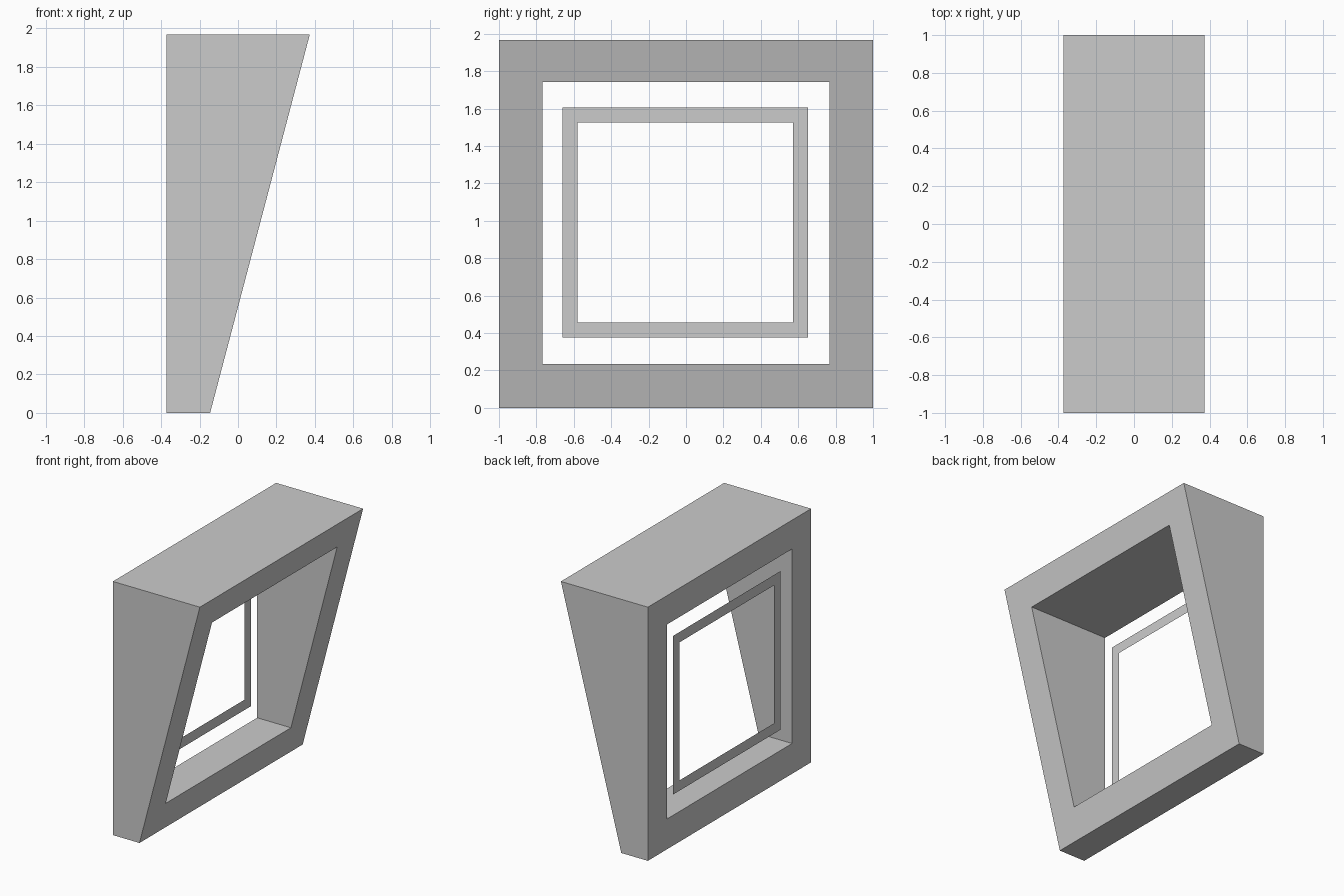
import bpy
import bmesh

cube = bpy.data.objects.get("Cube")
if cube:
    bpy.data.objects.remove(cube, do_unlink=True)

BACK, HEIGHT = -0.373, 1.967

grey = bpy.data.materials.new("plain grey")
grey.use_nodes = True
colour = (0.6, 0.6, 0.6, 1)
grey.diffuse_color = colour
grey.node_tree.nodes["Principled BSDF"].inputs["Base Color"].default_value = colour


def slanted_x(z):
    """Depth of the leaning face at height z."""
    return -0.145 + 0.518 * z / HEIGHT


def rectangle(bm, x_at, half, low, high, y_mid=0):
    """Four corners in the y-z plane, with x given by height."""
    corners = [(-half, low), (half, low), (half, high), (-half, high)]
    return [bm.verts.new((x_at(z), y + y_mid, z)) for y, z in corners]


def bridge(bm, a, b):
    """Join two four-sided loops with a ring of faces."""
    for i in range(4):
        j = (i + 1) % 4
        bm.faces.new((a[i], a[j], b[j], b[i]))


def finish(bm, name):
    bmesh.ops.recalc_face_normals(bm, faces=bm.faces)
    mesh = bpy.data.meshes.new(name)
    bm.to_mesh(mesh)
    bm.free()
    mesh.materials.append(grey)
    bpy.context.collection.objects.link(bpy.data.objects.new(name, mesh))


# Deep wedge-shaped surround with a straight opening through it
bm = bmesh.new()
loops = [
    rectangle(bm, lambda z: BACK, 1, 0, HEIGHT),
    rectangle(bm, slanted_x, 1, 0, HEIGHT),
    rectangle(bm, slanted_x, 0.767, 0.235, 1.743),
    rectangle(bm, lambda z: BACK, 0.767, 0.235, 1.743),
]
for i in range(4):
    bridge(bm, loops[i], loops[(i + 1) % 4])
finish(bm, "wedge_surround")

# Flat inner border standing free in the opening near the back
bm = bmesh.new()
outer = rectangle(bm, lambda z: -0.347, 0.656, 0.375, 1.605, -0.004)
inner = rectangle(bm, lambda z: -0.347, 0.577, 0.455, 1.525, -0.004)
bridge(bm, inner, outer)
finish(bm, "inner_border")
